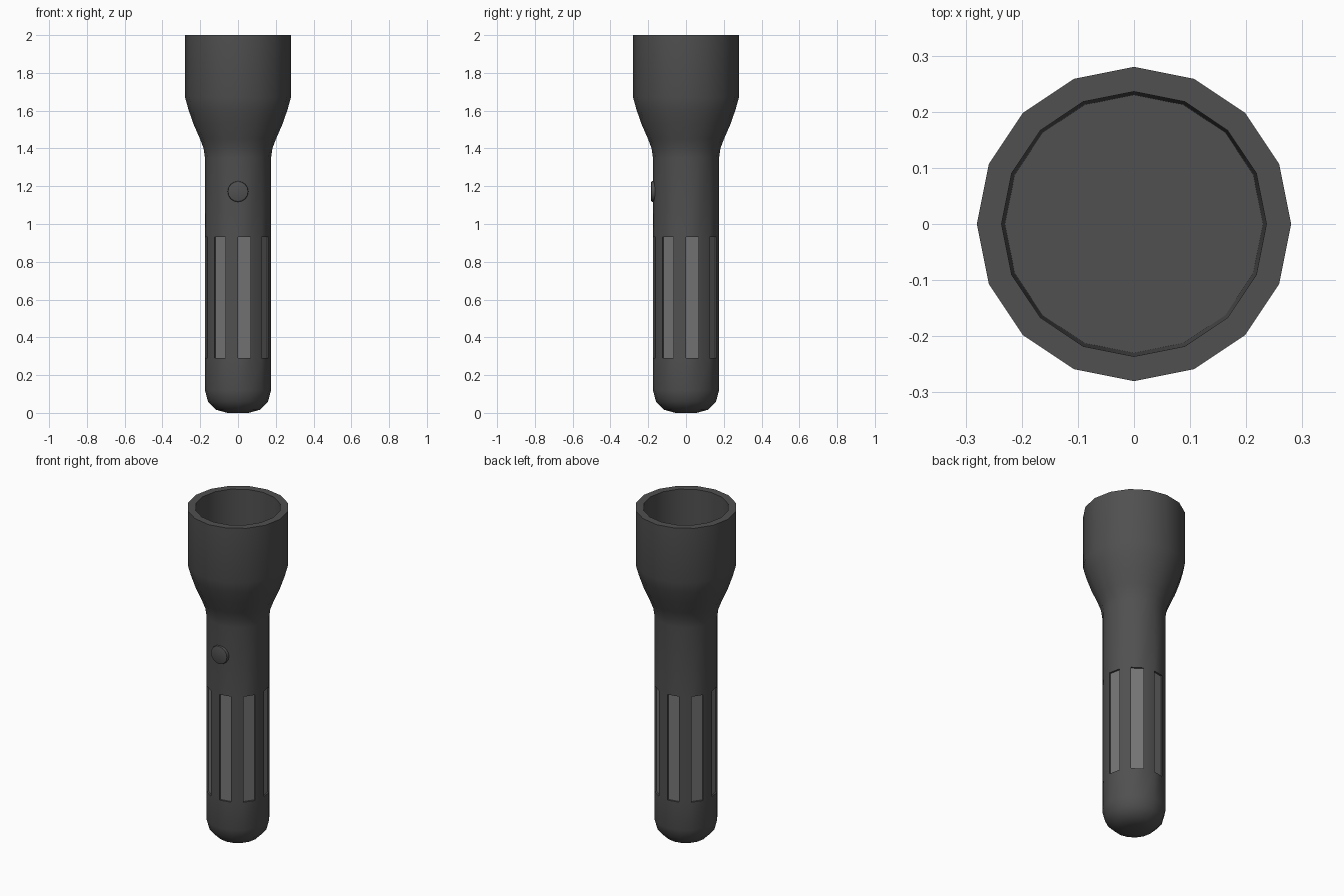
import bpy, bmesh
from math import cos, sin, pi, radians
from mathutils import Matrix

if "Cube" in bpy.data.objects:
    bpy.data.objects.remove(bpy.data.objects["Cube"])

SIDES = 16


def material(name, value):
    m = bpy.data.materials.new(name)
    m.diffuse_color = (value, value, value, 1)
    m.use_nodes = True
    m.node_tree.nodes["Principled BSDF"].inputs["Base Color"].default_value = m.diffuse_color
    return m


dark = material("dark_grey", 0.08)
light = material("grip_grey", 0.18)


def finish(bm, name, mats):
    mesh = bpy.data.meshes.new(name)
    for f in bm.faces:
        f.smooth = True
    bm.to_mesh(mesh)
    bm.free()
    for m in mats:
        mesh.materials.append(m)
    mesh.set_sharp_from_angle(angle=radians(35))
    ob = bpy.data.objects.new(name, mesh)
    bpy.context.collection.objects.link(ob)
    return ob


def lathe(profile):
    """Revolve (radius, z) points and cap both ends; return bmesh and face bands."""
    bm = bmesh.new()
    rings = [[bm.verts.new((r * cos(2 * pi * i / SIDES), r * sin(2 * pi * i / SIDES), z))
              for i in range(SIDES)] for r, z in profile]
    bands = [[bm.faces.new((a[i], a[(i + 1) % SIDES], b[(i + 1) % SIDES], b[i]))
              for i in range(SIDES)] for a, b in zip(rings, rings[1:])]
    bm.faces.new(rings[0][::-1])
    bm.faces.new(rings[-1])
    bm.normal_update()
    return bm, bands


# Flashlight body: rounded tail, handle, flared head, hollow lamp opening
R = 0.175
tail = [(0.055 + 0.12 * sin(a), 0.12 - 0.12 * cos(a)) for a in (0, pi / 6, pi / 3, pi / 2)]
handle = [(R, 0.29), (R, 0.93), (R, 1.35)]
head = [(0.182, 1.40), (0.201, 1.45), (0.236, 1.53), (0.262, 1.605), (0.28, 1.67), (0.28, 2.0)]
cavity = [(0.236, 2.0), (0.23, 1.68)]
bm, bands = lathe(tail + handle + head + cavity)

# Grip: every second handle face sunk inwards
grip_faces = bands[len(tail)][::2]
for f in bmesh.ops.extrude_discrete_faces(bm, faces=grip_faces)["faces"]:
    f.normal_update()
    shift = -0.01 * f.normal
    for v in f.verts:
        v.co += shift
    f.material_index = 1
bmesh.ops.recalc_face_normals(bm, faces=bm.faces)
finish(bm, "flashlight_body", [dark, light])

# Switch button on the front of the handle
bm = bmesh.new()
bmesh.ops.create_cone(bm, cap_ends=True, segments=SIDES, radius1=0.055, radius2=0.055, depth=0.035,
                      matrix=Matrix.Translation((0, -0.167, 1.172)) @ Matrix.Rotation(pi / 2, 4, 'X'))
rim = [e for e in bm.edges if all(v.co.y < -0.18 for v in e.verts)]
bmesh.ops.bevel(bm, geom=rim, offset=0.006, segments=2, profile=0.5, affect='EDGES')
finish(bm, "switch_button", [dark])
